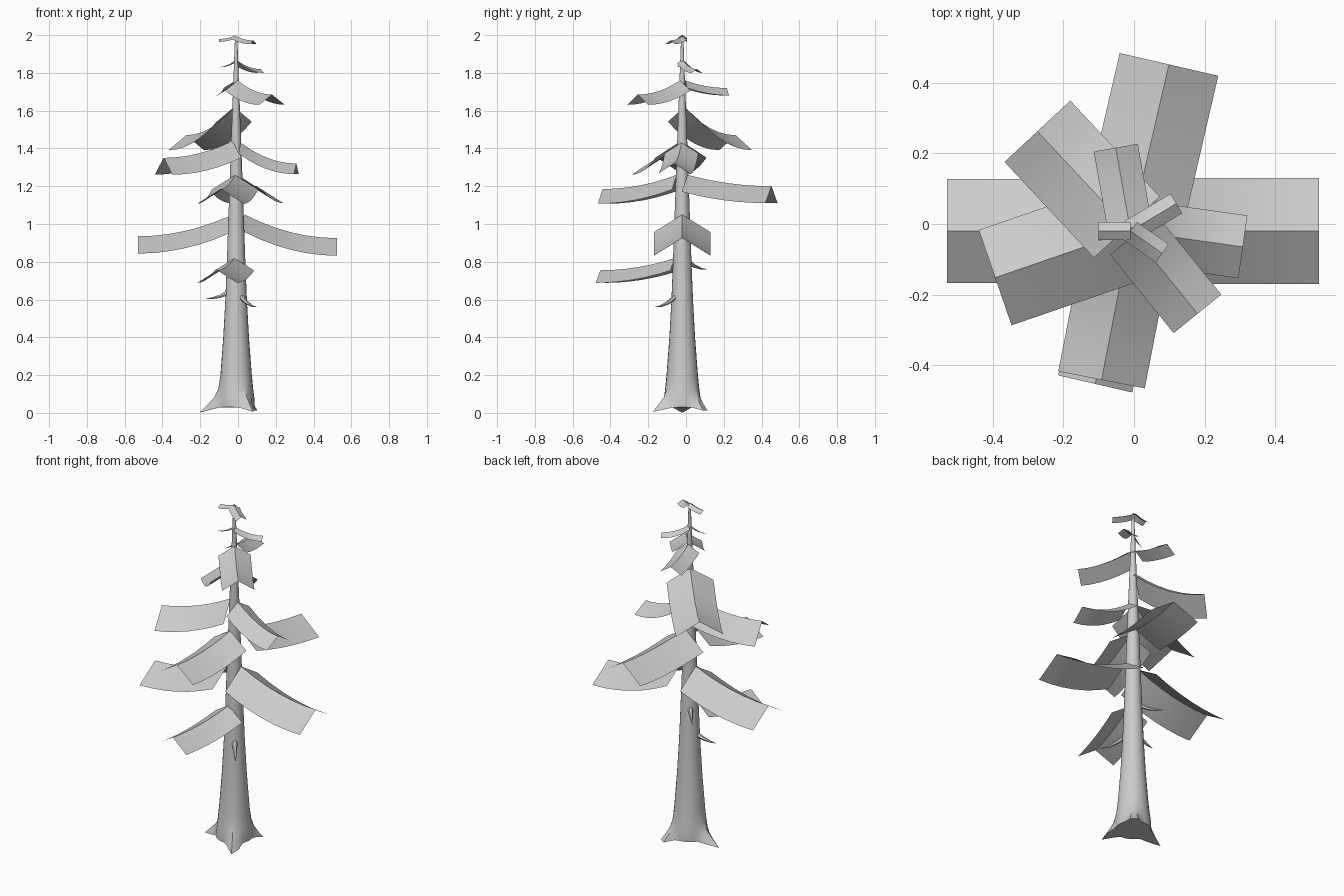
import bpy, math
from mathutils import Vector

if "Cube" in bpy.data.objects:
    bpy.data.objects.remove(bpy.data.objects["Cube"])

CX, CY = -0.01, -0.02   # trunk axis


def make(name, verts, faces, angle=35):
    me = bpy.data.meshes.new(name)
    me.from_pydata(verts, [], faces)
    me.update()
    ob = bpy.data.objects.new(name, me)
    bpy.context.collection.objects.link(ob)
    bpy.ops.object.select_all(action='DESELECT')
    ob.select_set(True)
    bpy.context.view_layer.objects.active = ob
    bpy.ops.object.shade_smooth_by_angle(angle=math.radians(angle))
    return ob


def loft(rings, n):
    """Quads between stacked closed rings of n points."""
    return [(r * n + i, r * n + (i + 1) % n, (r + 1) * n + (i + 1) % n, (r + 1) * n + i)
            for r in range(rings - 1) for i in range(n)]


# trunk: height, radius, root flare strength
profile = [(0.03, 0.098, 1.0), (0.055, 0.098, 0.5), (0.085, 0.096, 0.2), (0.13, 0.09, 0.04),
           (0.2, 0.083, 0), (0.4, 0.068, 0), (0.6, 0.057, 0), (0.8, 0.049, 0), (1.0, 0.042, 0),
           (1.4, 0.028, 0), (1.8, 0.013, 0), (1.99, 0.006, 0)]
roots = [(180, 0.095), (52, 0.075), (-57, 0.085)]   # direction, reach
N = 24
verts = []
for z, r, k in profile:
    for i in range(N):
        a = 360 * i / N
        lobe = 0
        for ra, reach in roots:
            d = (a - ra + 180) % 360 - 180
            lobe += reach * math.exp(-(d / 15) ** 2)
        rad = r + k * lobe
        t = math.radians(a)
        dip = 0.3 * lobe * k if k == 1 else 0.1 * lobe * k
        verts.append((CX + rad * math.cos(t), CY + rad * math.sin(t), max(0, z - dip)))
faces = loft(len(profile), N)
faces += [tuple(reversed(range(N))), tuple(range(len(verts) - N, len(verts)))]
make("trunk", verts, faces)

# boughs: direction, start radius, end radius, width, ridge height at start, at end
boughs = [(0, 0.045, 0.535, 0.30, 1.05, 0.925), (180, 0.04, 0.52, 0.295, 1.04, 0.935),
          (-103, 0.04, 0.445, 0.215, 0.82, 0.755),
          (77, 0.03, 0.485, 0.287, 1.26, 1.20), (-101, 0.03, 0.43, 0.25, 1.26, 1.185),
          (199, 0.02, 0.406, 0.286, 1.44, 1.35), (-8, 0.025, 0.322, 0.18, 1.43, 1.32),
          (133, 0.015, 0.387, 0.255, 1.62, 1.47), (-51, 0.015, 0.302, 0.174, 1.76, 1.685),
          (100, 0.015, 0.24, 0.127, 1.76, 1.72), (31, 0.0, 0.152, 0.065, 1.87, 1.82),
          (180, 0.0, 0.09, 0.05, 2.0, 1.98), (-35, 0.0, 0.11, 0.063, 1.995, 1.972)]
SEG = 6
for n, (ang, r0, r1, w, z0, z1) in enumerate(boughs):
    t = math.radians(ang)
    out = Vector((math.cos(t), math.sin(t), 0))
    side = Vector((-out.y, out.x, 0))
    verts = []
    for i in range(SEG + 1):
        f = i / SEG
        ridge = Vector((CX, CY, z0 + (z1 - z0) * (1 - (1 - f) ** 2))) + out * (r0 + (r1 - r0) * f)
        for s in (-1, 0, 1):
            verts.append(ridge + side * s * w / 2 - Vector((0, 0, abs(s) * w * 0.31)))
    faces = [(3 * i + j, 3 * i + 3 + j, 3 * i + 4 + j, 3 * i + 1 + j)
             for i in range(SEG) for j in (0, 1)]
    make(f"bough_{n + 1}", verts, faces)

# dead twigs: direction, start radius, tip radius, thickness, start height, tip height
twigs = [(-53, 0.045, 0.185, 0.016, 0.615, 0.56), (188, 0.045, 0.16, 0.016, 0.635, 0.605),
         (130, 0.04, 0.17, 0.015, 0.80, 0.76), (197, 0.005, 0.095, 0.006, 1.86, 1.83)]
M = 6
for n, (ang, r0, r1, th, z0, z1) in enumerate(twigs):
    t = math.radians(ang)
    out = Vector((math.cos(t), math.sin(t), 0))
    side = Vector((-out.y, out.x, 0))
    verts = []
    for f in (0, 0.35, 0.7, 1):
        c = Vector((CX, CY, z0 + (z1 - z0) * (1 - (1 - f) ** 2))) + out * (r0 + (r1 - r0) * f)
        rad = th * (1 - 0.95 * f)
        for i in range(M):
            b = 2 * math.pi * i / M
            verts.append(c + side * rad * math.cos(b) + Vector((0, 0, rad * math.sin(b))))
    make(f"dead_twig_{n + 1}", verts, loft(4, M) + [tuple(range(3 * M, 4 * M))])
